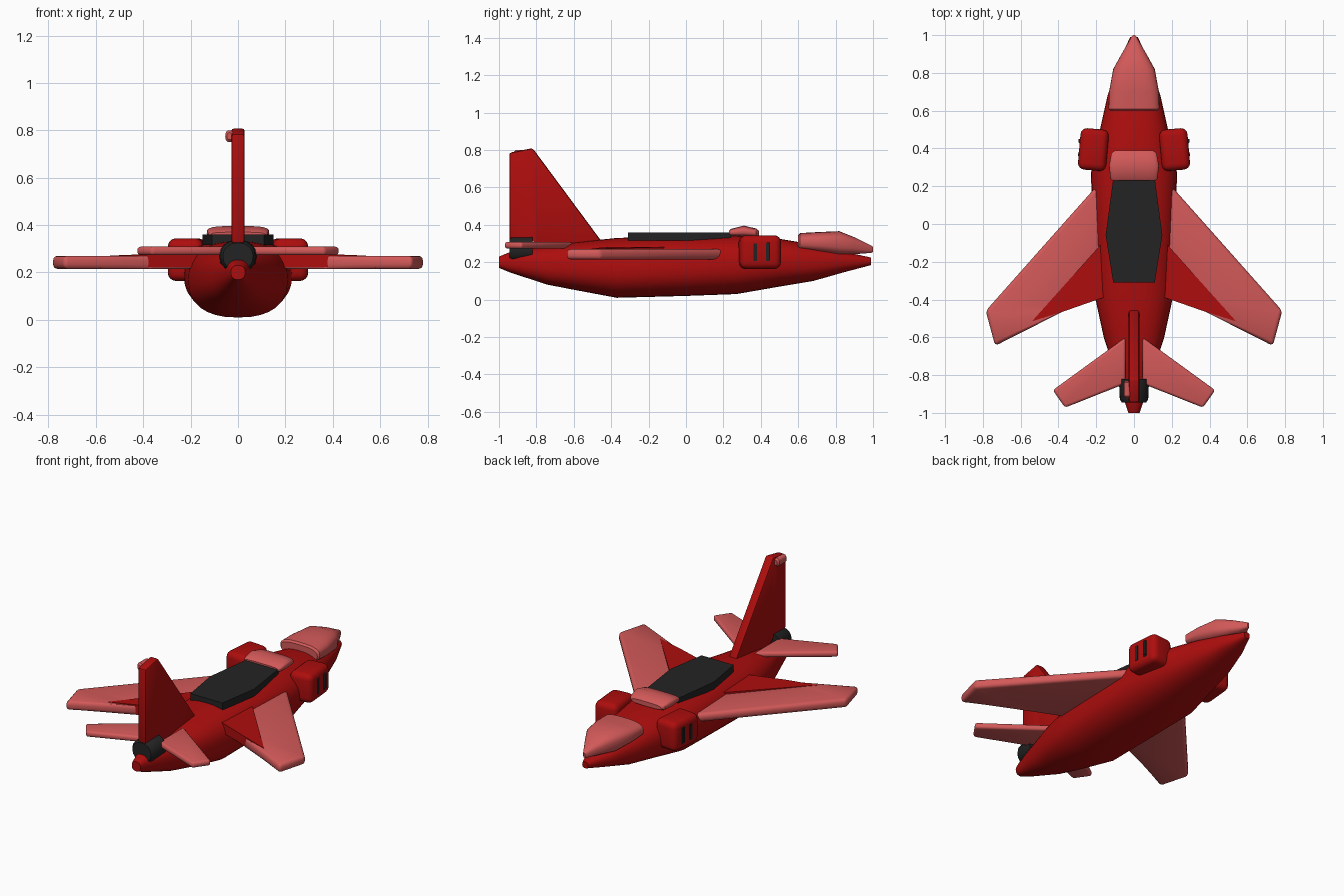
import bpy, bmesh, math
from mathutils import Matrix, Vector

if "Cube" in bpy.data.objects:
    bpy.data.objects.remove(bpy.data.objects["Cube"])


def material(name, r, g, b):
    m = bpy.data.materials.new(name)
    m.diffuse_color = (r, g, b, 1)
    m.use_nodes = True
    m.node_tree.nodes["Principled BSDF"].inputs["Base Color"].default_value = m.diffuse_color
    return m


RED = material("deep red", 0.42, 0.004, 0.004)
PINK = material("light red", 0.65, 0.10, 0.10)
DARK = material("charcoal", 0.017, 0.017, 0.017)


def finish(name, bm, mat, angle=35):
    bmesh.ops.recalc_face_normals(bm, faces=bm.faces[:])
    me = bpy.data.meshes.new(name)
    bm.to_mesh(me)
    bm.free()
    me.materials.append(mat)
    me.shade_smooth()
    me.set_sharp_from_angle(angle=math.radians(angle))
    ob = bpy.data.objects.new(name, me)
    bpy.context.collection.objects.link(ob)
    return ob


def bevel(bm, width, segments=3):
    bmesh.ops.bevel(bm, geom=bm.edges[:], offset=width, segments=segments,
                    affect='EDGES', profile=0.5, clamp_overlap=True)


def loft(name, stations, mat, n=32, power=2.4):
    """Superellipse rings along y; station = (y, half width, bottom z, top z)."""
    bm = bmesh.new()
    rings = []
    for y, w, zb, zt in stations:
        ring = []
        for i in range(n):
            a = 2 * math.pi * i / n
            c, s = math.cos(a), math.sin(a)
            x = math.copysign(abs(c) ** (2 / power), c) * w
            z = (zb + zt) / 2 + math.copysign(abs(s) ** (2 / power), s) * (zt - zb) / 2
            ring.append(bm.verts.new((x, y, z)))
        rings.append(ring)
    for a, b in zip(rings, rings[1:]):
        for i in range(n):
            bm.faces.new((a[i], a[(i + 1) % n], b[(i + 1) % n], b[i]))
    bm.faces.new(rings[0])
    bm.faces.new(rings[-1])
    return finish(name, bm, mat)


def plate(name, outline, mat, z0, tops, width=0.0, side=1):
    """Flat outline in x, y raised from z0 to a top height per corner."""
    bm = bmesh.new()
    if not isinstance(tops, (list, tuple)):
        tops = [tops] * len(outline)
    lo = [bm.verts.new((x * side, y, z0)) for x, y in outline]
    hi = [bm.verts.new((x * side, y, t)) for (x, y), t in zip(outline, tops)]
    bm.faces.new(lo)
    bm.faces.new(hi)
    for i in range(len(lo)):
        j = (i + 1) % len(lo)
        bm.faces.new((lo[i], lo[j], hi[j], hi[i]))
    if width:
        bevel(bm, width)
    return finish(name, bm, mat)


def box(name, centre, size, mat, width=0.0, turn=0.0):
    bm = bmesh.new()
    bmesh.ops.create_cube(bm, size=1, matrix=Matrix.Diagonal((*size, 1)))
    if width:
        bevel(bm, width, 4)
    bm.transform(Matrix.Translation(centre) @ Matrix.Rotation(turn, 4, 'Z'))
    return finish(name, bm, mat)


# Fuselage and nose canopy
loft("fuselage", [
    (-1.0, 0.03, 0.17, 0.23), (-0.94, 0.05, 0.145, 0.255), (-0.74, 0.115, 0.08, 0.285),
    (-0.6, 0.16, 0.053, 0.305), (-0.37, 0.21, 0.01, 0.33), (0.0, 0.22, 0.02, 0.34),
    (0.27, 0.228, 0.03, 0.345), (0.5, 0.18, 0.07, 0.325), (0.68, 0.14, 0.10, 0.295),
    (0.85, 0.085, 0.148, 0.255), (0.99, 0.02, 0.185, 0.225)], RED)
loft("nose_canopy", [
    (0.6, 0.125, 0.265, 0.345), (0.61, 0.135, 0.26, 0.356), (0.7, 0.132, 0.25, 0.361),
    (0.82, 0.11, 0.235, 0.366), (0.9, 0.066, 0.243, 0.334),
    (0.99, 0.014, 0.25, 0.289), (1.0, 0.006, 0.255, 0.283)], PINK, power=2.8)

# Dark deck on the back and the raised hump ahead of it
plate("back_deck", [(0.11, 0.24), (0.15, -0.06), (0.11, -0.31),
                    (-0.11, -0.31), (-0.15, -0.06), (-0.11, 0.24)], DARK, 0.315, 0.36)
loft("back_hump", [
    (0.23, 0.115, 0.345, 0.37), (0.24, 0.125, 0.34, 0.378), (0.31, 0.132, 0.335, 0.396),
    (0.375, 0.12, 0.335, 0.38), (0.39, 0.10, 0.34, 0.368)], PINK, power=3.5)

for label, s in (("right", 1), ("left", -1)):
    # Main wing with a raised red flap
    plate(label + "_wing", [(0.15, 0.255), (0.785, -0.46), (0.735, -0.645),
                            (0.37, -0.46), (0.15, -0.385)], PINK, 0.215, 0.27, 0.02, s)
    plate(label + "_flap", [(0.15, -0.08), (0.54, -0.515), (0.37, -0.462), (0.15, -0.385)],
          RED, 0.222, [0.283, 0.271, 0.278, 0.283], 0, s)
    # Tailplane
    plate(label + "_tailplane", [(0.045, -0.60), (0.43, -0.88), (0.365, -0.972),
                                 (0.045, -0.845)], PINK, 0.273, 0.309, 0.014, s)
    # Side pod with two dark slots and a small stud
    turn = s * math.radians(5)
    centre = Vector((s * 0.215, 0.394, 0.254))
    box(label + "_pod", centre, (0.15, 0.22, 0.18), RED, 0.035, turn)
    for k, dy in enumerate((-0.03, 0.038)):
        offset = Matrix.Rotation(turn, 3, 'Z') @ Vector((s * 0.074, dy, 0))
        box(f"{label}_pod_slot_{k + 1}", centre + offset, (0.008, 0.02, 0.095), DARK, 0, turn)
    box(label + "_pod_stud", (s * 0.287, 0.44, 0.26), (0.016, 0.018, 0.09), DARK)

# Upright tail fin, drawn in y, z and thickened along x
bm = bmesh.new()
profile = [(-0.45, 0.31), (-0.82, 0.81), (-0.945, 0.785), (-0.945, 0.322), (-0.8, 0.322), (-0.8, 0.27)]
sides = [[bm.verts.new((x, y, z)) for y, z in profile] for x in (-0.028, 0.028)]
for ring in sides:
    bm.faces.new(ring)
for i in range(len(profile)):
    j = (i + 1) % len(profile)
    bm.faces.new((sides[0][i], sides[0][j], sides[1][j], sides[1][i]))
bevel(bm, 0.012, 2)
finish("tail_fin", bm, RED)

# Fin light and dark tail engine
loft("fin_light", [(-0.92, 0.010, 0.76, 0.79), (-0.91, 0.018, 0.75, 0.80),
                   (-0.84, 0.018, 0.75, 0.80), (-0.83, 0.010, 0.76, 0.79)],
     PINK, n=16, power=2.5).location.x = -0.036
loft("tail_engine", [(-0.945, 0.064, 0.21, 0.325), (-0.93, 0.075, 0.20, 0.335),
                     (-0.82, 0.08, 0.20, 0.338)], DARK, n=16, power=2.2)
